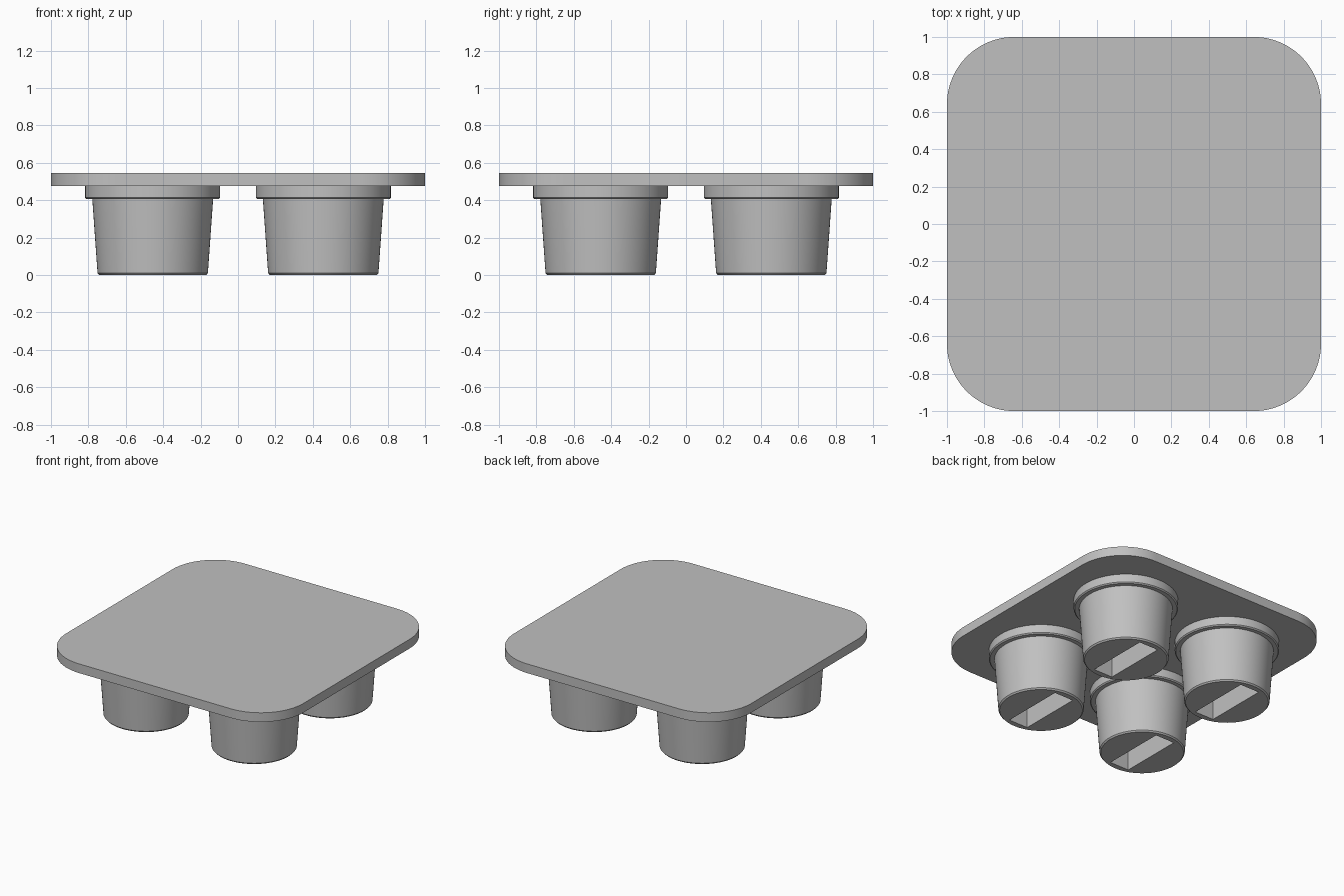
import bpy, bmesh, math
from mathutils import Matrix

if "Cube" in bpy.data.objects:
    bpy.data.objects.remove(bpy.data.objects["Cube"], do_unlink=True)

grey = bpy.data.materials.new("plain grey")
grey.use_nodes = True
colour = (0.53, 0.53, 0.53, 1)
grey.diffuse_color = colour
grey.node_tree.nodes["Principled BSDF"].inputs["Base Color"].default_value = colour

PLATE_BOTTOM, PLATE_TOP = 0.475, 0.545
CORNER = 0.36
PEG = 0.456        # offset of each peg from the centre
SLOT = (0.16, 0.49, 0.4)


def make_object(name, bm):
    bmesh.ops.recalc_face_normals(bm, faces=bm.faces)
    mesh = bpy.data.meshes.new(name)
    bm.to_mesh(mesh)
    bm.free()
    mesh.materials.append(grey)
    obj = bpy.data.objects.new(name, mesh)
    bpy.context.collection.objects.link(obj)
    return obj


def smooth(obj):
    bpy.ops.object.select_all(action="DESELECT")
    obj.select_set(True)
    bpy.context.view_layer.objects.active = obj
    bpy.ops.object.shade_smooth_by_angle(angle=math.radians(25))


# Top plate: rounded square outline, extruded
def rounded_plate():
    bm = bmesh.new()
    outline = []
    steps = 24
    for quarter in range(4):
        mid = math.radians(45 + 90 * quarter)
        cx = math.copysign(1 - CORNER, math.cos(mid))
        cy = math.copysign(1 - CORNER, math.sin(mid))
        for i in range(steps + 1):
            a = math.pi / 2 * (quarter + i / steps)
            outline.append(bm.verts.new((cx + CORNER * math.cos(a),
                                         cy + CORNER * math.sin(a), PLATE_BOTTOM)))
    face = bm.faces.new(outline)
    top = bmesh.ops.extrude_face_region(bm, geom=[face], use_keep_orig=True)
    verts = [g for g in top["geom"] if isinstance(g, bmesh.types.BMVert)]
    bmesh.ops.translate(bm, verts=verts, vec=(0, 0, PLATE_TOP - PLATE_BOTTOM))
    return make_object("top_plate", bm)


# Peg: tapered body with a wider collar, turned from a profile (radius, height)
def turned_peg(name, segments=96):
    profile = [(0.286, 0), (0.295, 0.01), (0.323, 0.405),
               (0.353, 0.405), (0.361, 0.413), (0.361, PLATE_BOTTOM)]
    bm = bmesh.new()
    rings = [[bm.verts.new((r * math.cos(2 * math.pi * i / segments),
                            r * math.sin(2 * math.pi * i / segments), z))
              for i in range(segments)] for r, z in profile]
    for low, high in zip(rings, rings[1:]):
        for i in range(segments):
            j = (i + 1) % segments
            bm.faces.new((low[i], low[j], high[j], high[i]))
    bm.faces.new(rings[0])
    bm.faces.new(rings[-1])
    return make_object(name, bm)


# Slot cut up into the underside of a peg
def cut_slot(peg):
    bm = bmesh.new()
    bmesh.ops.create_cube(bm, size=1)
    margin = 0.1
    size = (SLOT[0], SLOT[1], SLOT[2] + margin)
    bmesh.ops.transform(bm, verts=bm.verts, matrix=Matrix.Translation(
        (0, 0, (SLOT[2] - margin) / 2)) @ Matrix.Diagonal((*size, 1)))
    cutter = make_object("slot_cutter", bm)
    cutter.hide_render = True
    mod = peg.modifiers.new("slot", "BOOLEAN")
    mod.operation, mod.solver, mod.object = "DIFFERENCE", "EXACT", cutter
    bpy.context.view_layer.objects.active = peg
    bpy.ops.object.modifier_apply(modifier=mod.name)
    bpy.data.objects.remove(cutter, do_unlink=True)


smooth(rounded_plate())

# Four matching pegs under the plate
first = turned_peg("front_left_peg")
cut_slot(first)
smooth(first)
first.location = (PEG, -PEG, 0)
for name, x, y in (("front_right_peg", -1, -1),
                   ("back_left_peg", 1, 1), ("back_right_peg", -1, 1)):
    peg = bpy.data.objects.new(name, first.data)
    peg.location = (x * PEG, y * PEG, 0)
    bpy.context.collection.objects.link(peg)
